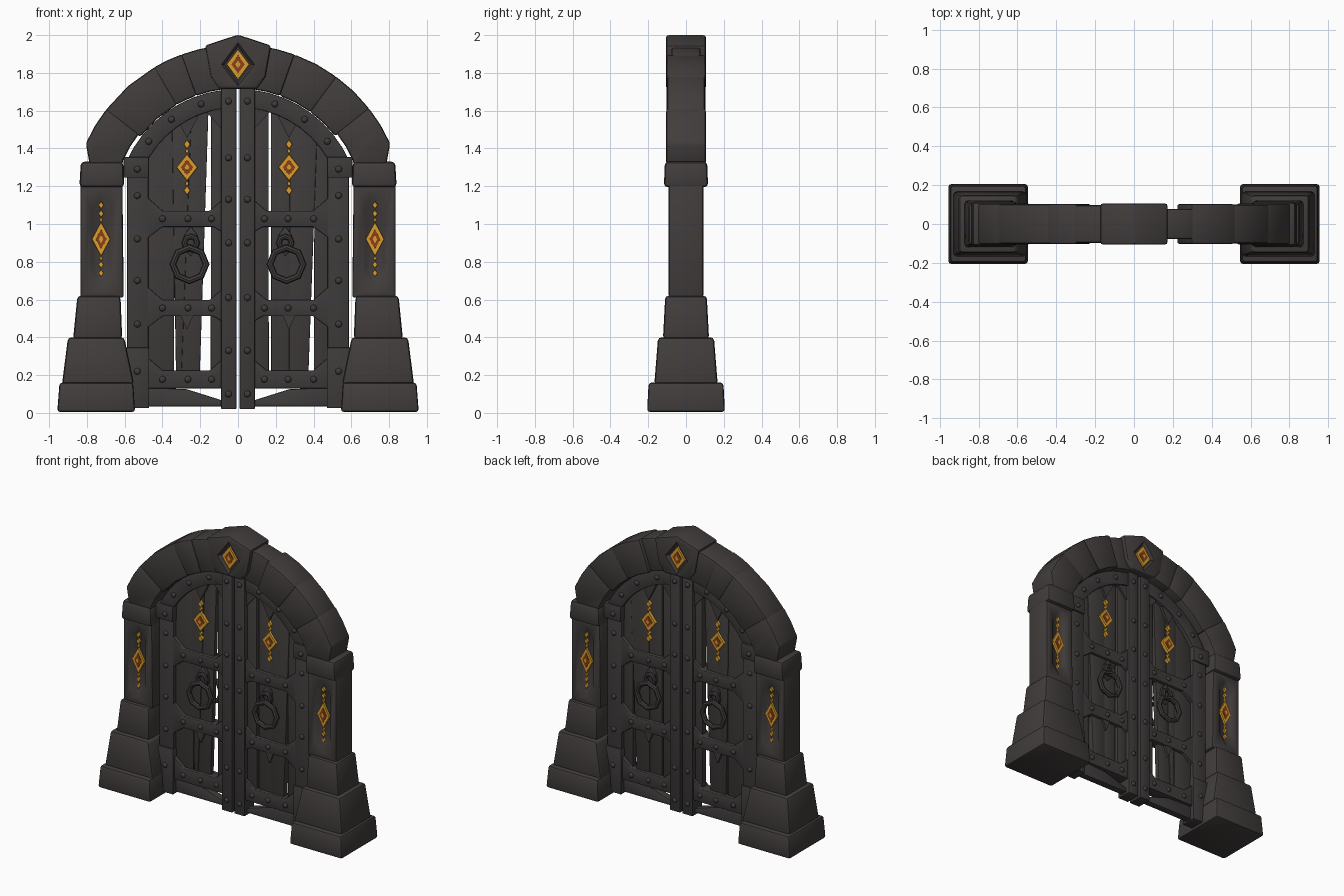
import bpy, bmesh
from math import sin, cos, radians, sqrt, pi
from mathutils import Matrix, Vector

if "Cube" in bpy.data.objects:
    bpy.data.objects.remove(bpy.data.objects["Cube"])


def material(name, color):
    m = bpy.data.materials.new(name)
    m.use_nodes = True
    m.diffuse_color = (*color, 1)
    bsdf = m.node_tree.nodes["Principled BSDF"]
    bsdf.inputs["Base Color"].default_value = (*color, 1)
    bsdf.inputs["Roughness"].default_value = 0.8
    return m


STONE = material("dark stone", (0.052, 0.046, 0.044))
WOOD = material("dark wood", (0.050, 0.045, 0.043))
IRON = material("dark iron", (0.048, 0.044, 0.043))
GOLD = material("gold", (0.70, 0.34, 0.025))
RED = material("red brown", (0.27, 0.05, 0.01))
SIDES = ((1, "left"), (-1, "right"))
FACES = ((-1, "front"), (1, "back"))
ARCH_Z = 1.068


def finish(bm, name, mat, bevel=0.0):
    bmesh.ops.recalc_face_normals(bm, faces=bm.faces)
    if bevel:
        bmesh.ops.bevel(bm, geom=[e for e in bm.edges if e.calc_face_angle(0) > 0.5],
                        offset=bevel, segments=2, profile=0.5, affect='EDGES')
    mesh = bpy.data.meshes.new(name)
    bm.to_mesh(mesh)
    bm.free()
    mesh.materials.append(mat)
    ob = bpy.data.objects.new(name, mesh)
    bpy.context.collection.objects.link(ob)
    return ob


def prism(name, outline, y0, y1, mat, bevel=0.0, s=1, end=1.0):
    """Extrude an xz outline from y0 to y1, scaling the far end."""
    bm = bmesh.new()
    n = len(outline)
    mx, mz = (sum(p[i] for p in outline) / n for i in (0, 1))
    a = [bm.verts.new((s * x, y0, z)) for x, z in outline]
    b = [bm.verts.new((s * (mx + (x - mx) * end), y1, mz + (z - mz) * end)) for x, z in outline]
    bm.faces.new(a)
    bm.faces.new(b)
    for i in range(n):
        j = (i + 1) % n
        bm.faces.new((a[i], a[j], b[j], b[i]))
    return finish(bm, name, mat, bevel)


def block(name, low, high, mat, bevel, s):
    """Tapered block; low and high are (x0, x1, half depth, z)."""
    bm = bmesh.new()
    rings = [[bm.verts.new((s * x, y, z)) for x, y in ((x0, -h), (x1, -h), (x1, h), (x0, h))]
             for x0, x1, h, z in (low, high)]
    a, b = rings
    bm.faces.new(a)
    bm.faces.new(b)
    for i in range(4):
        j = (i + 1) % 4
        bm.faces.new((a[i], a[j], b[j], b[i]))
    return finish(bm, name, mat, bevel)


def rect(x0, x1, z0, z1):
    return [(x0, z0), (x1, z0), (x1, z1), (x0, z1)]


def diamond(x, z, w, h):
    return [(x - w, z), (x, z - h), (x + w, z), (x, z + h)]


def arc(r0, r1, a0, a1, steps):
    """Ring sector outline around the arch centre."""
    angles = [radians(a0 + (a1 - a0) * i / steps) for i in range(steps + 1)]
    return ([(r1 * cos(a), ARCH_Z + r1 * sin(a)) for a in angles]
            + [(r0 * cos(a), ARCH_Z + r0 * sin(a)) for a in reversed(angles)])


def carve(ob, outline, y, depth, s=1):
    """Cut a tapered recess into the front and back."""
    for f, _ in FACES:
        cutter = prism("recess_cutter", outline, f * (y + 0.01), f * (y - depth), STONE, s=s, end=0.75)
        cutter.hide_render = True
        mod = ob.modifiers.new("recess", 'BOOLEAN')
        mod.operation, mod.object, mod.solver = 'DIFFERENCE', cutter, 'EXACT'
        bpy.context.view_layer.objects.active = ob
        bpy.ops.object.modifier_apply(modifier=mod.name)
        bpy.data.objects.remove(cutter)


def ornament(name, x, z, w, h, y, beads, s=1):
    """Layered gold and red diamond; beads are (offset, half width, half height)."""
    for f, face in FACES:
        for k, (scale, mat) in enumerate(((1, GOLD), (0.6, RED), (0.25, GOLD))):
            prism(f"{name}_{face}_gem_{k + 1}", diamond(x, z, w * scale, h * scale),
                  f * (y - 0.015), f * (y + 0.01 + 0.003 * k), mat, s=s, end=0.95)
        for k, (dz, bw, bh) in enumerate(beads):
            for up in (-1, 1):
                prism(f"{name}_{face}_bead_{k + 1}", diamond(x, z + up * dz, bw, bh),
                      f * (y - 0.015), f * (y + 0.01), GOLD, s=s, end=0.85)


def ring(name, x, y, z, major, minor, sides):
    bpy.ops.mesh.primitive_torus_add(location=(x, y, z), rotation=(pi / 2, 0, 0), major_radius=major,
                                     minor_radius=minor, major_segments=sides, minor_segments=8)
    ob = bpy.context.object
    ob.name = name
    ob.data.materials.append(IRON)


# Stone pillars
for s, side in SIDES:
    block(f"{side}_plinth", (0.545, 0.957, 0.206, 0.005), (0.555, 0.945, 0.198, 0.16), STONE, 0.015, s)
    block(f"{side}_base_block", (0.55, 0.932, 0.168, 0.15), (0.602, 0.9, 0.148, 0.4), STONE, 0.018, s)
    block(f"{side}_upper_base", (0.613, 0.873, 0.122, 0.39), (0.622, 0.85, 0.11, 0.62), STONE, 0.018, s)
    shaft = block(f"{side}_shaft", (0.605, 0.835, 0.092, 0.61), (0.612, 0.835, 0.092, 1.21), STONE, 0.012, s)
    carve(shaft, [(0.725, 0.64), (0.79, 0.73), (0.79, 1.1), (0.725, 1.19), (0.66, 1.1), (0.66, 0.73)],
          0.092, 0.022, s)
    block(f"{side}_capital", (0.602, 0.84, 0.117, 1.195), (0.608, 0.832, 0.112, 1.33), STONE, 0.02, s)
    ornament(f"{side}_pillar", 0.725, 0.92, 0.05, 0.094, 0.073,
             [(dz, 0.015, 0.022) for dz in (0.09 + 0.045, 0.18)] + [(0.102, 0.009, 0.016)], s)

# Arch stones, unevenly cut; the lowest one rests on the capital
arch_cuts = {1: ((24, 38, 0.105), (38, 54, 0.1), (54, 70, 0.104), (70, 83, 0.078)),
             -1: ((24, 37.5, 0.105), (37.5, 60, 0.102), (60, 70, 0.104), (70, 83, 0.098))}
for s, side in SIDES:
    for i, (a0, a1, h) in enumerate(arch_cuts[s]):
        if i == 0:
            outline = arc(0.665, 0.882, a0, a1 + 0.4, 2) + [(0.61, 1.315), (0.785, 1.315)]
        else:
            outline = arc(0.65, 0.882, a0 - 0.4, a1 + 0.4, 2)
        prism(f"{side}_arch_stone_{i + 1}", outline, -h, h, STONE, 0.014, s)

# Keystone
key = prism("keystone", [(-0.1, 1.715), (0.1, 1.715), (0.145, 1.78), (0.175, 1.945),
                         (0.0, 2.002), (-0.175, 1.945), (-0.145, 1.78)], -0.106, 0.106, STONE, 0.014)
carve(key, diamond(0, 1.845, 0.095, 0.125), 0.106, 0.02)
ornament("keystone", 0, 1.845, 0.062, 0.083, 0.088, ())

# Slightly crooked planks: low x0, x1 then high x0, x1
planks = {1: ((0.08, 0.163, 0.08, 0.162), (0.176, 0.28, 0.174, 0.285),
              (0.27, 0.372, 0.275, 0.42), (0.402, 0.49, 0.405, 0.49)),
          -1: ((0.08, 0.145, 0.08, 0.142), (0.203, 0.31, 0.155, 0.255),
               (0.3, 0.328, 0.245, 0.35), (0.338, 0.49, 0.336, 0.49))}
rivets = []


def top(x):
    return ARCH_Z + sqrt(0.6 ** 2 - x ** 2)


for s, side in SIDES:
    for i, (a, b, c, d) in enumerate(planks[s]):
        h = 0.022 - 0.005 * (i % 2)
        prism(f"{side}_plank_{i + 1}", [(a, 0.18), (b, 0.18), (d, top(d)), (c, top(c))], -h, h, WOOD, 0.004, s)

    # Door frame
    def frame(name, outline, h, bevel=0.006):
        prism(f"{side}_{name}", outline, -h, h, IRON, bevel, s)

    frame("inner_stile", rect(0.008, 0.09, 0.02, 1.72), 0.055)
    frame("outer_stile", rect(0.475, 0.588, 0.03, 1.33), 0.045)
    frame("lower_hinge_plate", rect(0.47, 0.603, 0.025, 0.345), 0.056)
    frame("upper_hinge_plate", rect(0.472, 0.606, 1.245, 1.355), 0.056)
    frame("arched_rail", arc(0.55, 0.647, 24, 83, 8), 0.045, 0.005)
    frame("bottom_board", [(0.08, 0.035), (0.48, 0.035), (0.48, 0.135), (0.27, 0.125), (0.08, 0.065)], 0.025)
    frame("top_gusset", [(0.085, 1.5), (0.19, 1.62), (0.085, 1.65)], 0.035, 0)
    frame("top_spike", [(0.21, 1.57), (0.27, 1.455), (0.33, 1.57)], 0.036, 0)
    frame("lower_spike", [(0.235, 0.52), (0.27, 0.44), (0.305, 0.52)], 0.036, 0)

    # Crossbars flaring into the stiles
    for name, z0, z1, down in (("bottom", 0.13, 0.225, 0), ("middle", 0.512, 0.598, 0.06), ("top", 0.985, 1.07, 0.06)):
        frame(f"{name}_crossbar",
              [(0.08, z0 - down * 0.5), (0.13, z0), (0.4, z0), (0.48, z0 - down),
               (0.48, z1 + 0.07), (0.4, z1), (0.15, z1), (0.08, z1 + 0.06)], 0.042, 0.004)
        rivets += [(s * x, (z0 + z1) / 2, 0.042) for x in (0.14, 0.265, 0.4)]
    rivets += [(s * 0.05, z, 0.055) for z in (0.1, 0.33, 0.61, 0.9, 1.13, 1.35, 1.65)]
    rivets += [(s * 0.533, z, 0.045) for z in (0.47, 0.7, 0.92, 1.15)]
    rivets += [(s * 0.533, z, 0.056) for z in (0.22, 1.29)]
    rivets += [(s * 0.6 * cos(radians(a)), ARCH_Z + 0.6 * sin(radians(a)), 0.045) for a in (38, 54, 71)]

    ornament(f"{side}_door", 0.27, 1.3, 0.057, 0.072, 0.028,
             ((0.086, 0.011, 0.016), (0.122, 0.019, 0.026)), s)

    # Ring knockers
    for f, face in FACES:
        prism(f"{side}_{face}_knocker_plate", [(0.25, 0.83), (0.29, 0.87), (0.285, 0.94), (0.25, 0.99),
              (0.215, 0.94), (0.21, 0.87)], f * 0.01, f * 0.036, IRON, 0.004, s)
        ring(f"{side}_{face}_knocker_eye", s * 0.25, f * 0.045, 0.9, 0.034, 0.015, 8)
        ring(f"{side}_{face}_knocker_ring", s * 0.257, f * 0.058, 0.787, 0.088, 0.018, 8)

# Rivets on both faces
bm = bmesh.new()
for x, z, h in rivets:
    for f, _ in FACES:
        place = Matrix.Translation(Vector((x, f * h, z))) @ Matrix.Diagonal((1, 0.8, 1, 1))
        bmesh.ops.create_icosphere(bm, subdivisions=2, radius=0.018, matrix=place)
finish(bm, "rivets", IRON)

# Smooth shading with crisp edges
bpy.ops.object.select_all(action='DESELECT')
for ob in bpy.context.scene.objects:
    if ob.type == 'MESH':
        ob.select_set(True)
        bpy.context.view_layer.objects.active = ob
bpy.ops.object.shade_smooth_by_angle(angle=radians(40))
